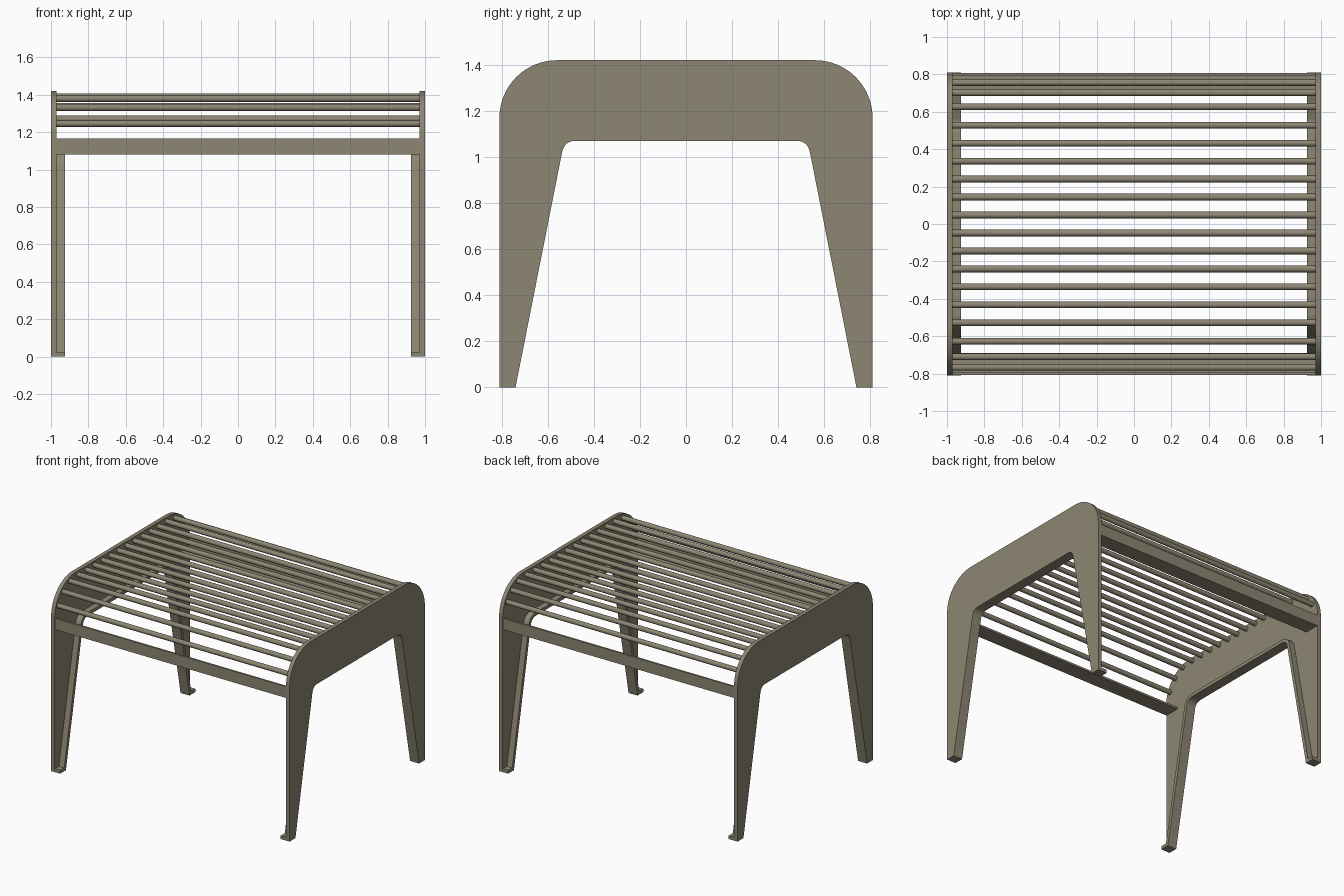
import bpy, bmesh, math
from mathutils import Vector

if "Cube" in bpy.data.objects:
    bpy.data.objects.remove(bpy.data.objects["Cube"])

paint = bpy.data.materials.new("olive grey paint")
paint.diffuse_color = (0.265, 0.24, 0.17, 1)
paint.use_nodes = True
paint.node_tree.nodes["Principled BSDF"].inputs["Base Color"].default_value = paint.diffuse_color


def extrude_x(name, profile, x0, x1):
    """Solid from a (y, z) outline, extruded along x, smooth with sharp edges."""
    bm = bmesh.new()
    face = bm.faces.new([bm.verts.new((x0, y, z)) for y, z in profile])
    new = bmesh.ops.extrude_face_region(bm, geom=[face])["geom"]
    moved = [g for g in new if isinstance(g, bmesh.types.BMVert)]
    bmesh.ops.translate(bm, verts=moved, vec=(x1 - x0, 0, 0))
    bmesh.ops.recalc_face_normals(bm, faces=bm.faces)
    mesh = bpy.data.meshes.new(name)
    bm.to_mesh(mesh)
    bm.free()
    mesh.materials.append(paint)
    obj = bpy.data.objects.new(name, mesh)
    bpy.context.collection.objects.link(obj)
    bpy.ops.object.select_all(action='DESELECT')
    obj.select_set(True)
    bpy.context.view_layer.objects.active = obj
    bpy.ops.object.shade_smooth_by_angle(angle=math.radians(30))
    return obj


def mirrored(points):
    return [(-y, z) for y, z in reversed(points)]


def offset_left(points, d):
    """Parallel copy of an open path with mitred corners."""
    pts = [Vector(p) for p in points]
    normals = []
    for a, b in zip(pts, pts[1:]):
        t = (b - a).normalized()
        normals.append(Vector((-t.y, t.x)))
    out = []
    for i, p in enumerate(pts):
        n0, n1 = normals[max(i - 1, 0)], normals[min(i, len(normals) - 1)]
        m = (n0 + n1) / (1 + n0.dot(n1))
        out.append(tuple(p + m * d))
    return out


# Half of the inner arch, from the foot up to the rounded corner
arch = [(-0.81, 0), (-0.74, 0)]
a, c, b = Vector((-0.538, 1.02)), Vector((-0.528, 1.07)), Vector((-0.48, 1.07))
for i in range(9):
    t = i / 8
    arch.append(tuple(a * (1 - t) ** 2 + c * 2 * t * (1 - t) + b * t ** 2))
arch += mirrored(arch)

# Outer top outline with large rounded shoulders
HALF, TOP, RAD = 0.81, 1.42, 0.25
CY, CZ = HALF - RAD, TOP - RAD
shoulder = [(CY + RAD * math.cos(math.pi / 2 * i / 16),
             CZ + RAD * math.sin(math.pi / 2 * i / 16)) for i in range(17)]
outer = shoulder + mirrored(shoulder)

# Side panels with an inward flange following the arch and the feet
flange = arch + offset_left(arch, 0.025)[::-1]
for side, s in (("right", 1), ("left", -1)):
    extrude_x(side + "_side_panel", arch + outer, s * 0.97, s * 1.0)
    extrude_x(side + "_side_flange", flange, s * 0.925, s * 0.97)

# Angle-section rails at front and back
rail = [(0.808, 1.165), (0.808, 1.08), (0.69, 1.08), (0.69, 1.095),
        (0.793, 1.095), (0.793, 1.165)]
extrude_x("back_rail", rail, -0.97, 0.97)
extrude_x("front_rail", mirrored(rail), -0.97, 0.97)

# Round seat slats: evenly spaced on the flat, then around both shoulders
ROD, PATH = 0.018, RAD - 0.03
centres = [((i - 5.5) * 0.096, CZ + PATH) for i in range(12)]
for s, angles in ((1, (0.31, 0.70, 1.10)), (-1, (0.31, 0.75, 1.22))):
    centres += [(s * (CY + PATH * math.sin(t)), CZ + PATH * math.cos(t)) for t in angles]
for y, z in centres:
    circle = [(y + ROD * math.cos(math.tau * i / 16),
               z + ROD * math.sin(math.tau * i / 16)) for i in range(16)]
    extrude_x("seat_slat", circle, -0.972, 0.972)
